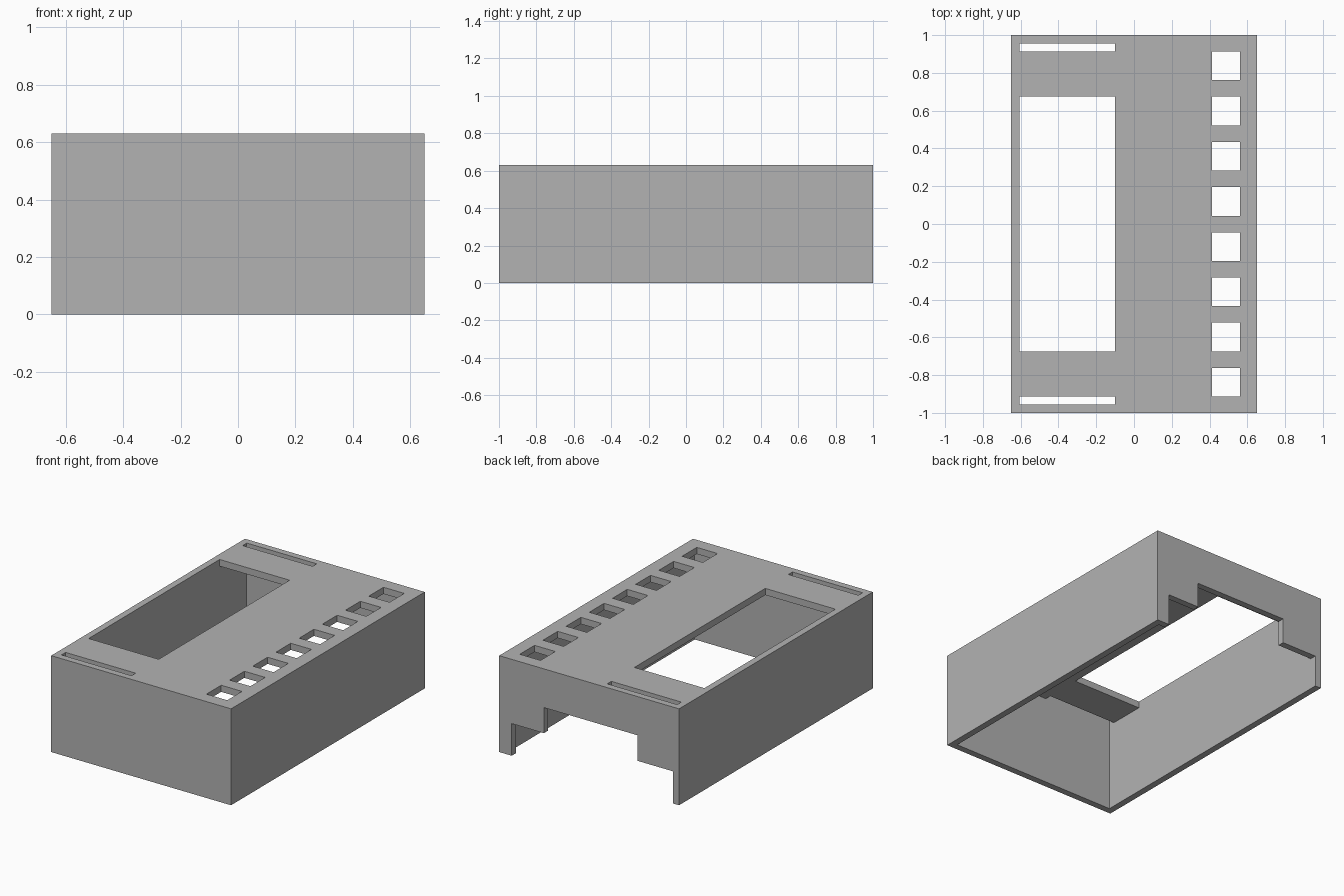
import bpy

if "Cube" in bpy.data.objects:
    bpy.data.objects.remove(bpy.data.objects["Cube"], do_unlink=True)

HX, HY, H = 0.65, 1.0, 0.63      # half width, half length, height
WALL = 0.0435
IX, IY, IZ = HX - WALL, HY - WALL, H - WALL

grey = bpy.data.materials.new("plain grey")
grey.use_nodes = True
colour = (0.448, 0.448, 0.448, 1)
grey.diffuse_color = colour
grey.node_tree.nodes["Principled BSDF"].inputs["Base Color"].default_value = colour


def box(name, x, y, z):
    """Box spanning the given (min, max) ranges."""
    bpy.ops.mesh.primitive_cube_add(size=1, location=[sum(r) / 2 for r in (x, y, z)])
    ob = bpy.context.object
    ob.name = name
    ob.scale = [r[1] - r[0] for r in (x, y, z)]
    bpy.ops.object.transform_apply(location=True, rotation=False, scale=True)
    ob.data.materials.append(grey)
    return ob


def cut(target, x, y, z):
    """Subtract a box from the target."""
    cutter = box("cutter", x, y, z)
    cutter.hide_render = True
    mod = target.modifiers.new("cut", "BOOLEAN")
    mod.operation = "DIFFERENCE"
    mod.solver = "EXACT"
    mod.object = cutter
    bpy.context.view_layer.objects.active = target
    bpy.ops.object.modifier_apply(modifier=mod.name)
    bpy.data.objects.remove(cutter, do_unlink=True)


# Open-bottomed shell
case = box("enclosure_cover", (-HX, HX), (-HY, HY), (0, H))
cut(case, (-IX, IX), (-IY, IY), (-0.1, IZ))

through = (IZ - 0.1, H + 0.1)

# Large window and the narrow slots at both ends
cut(case, (-IX, -0.1), (-0.676, 0.676), through)
cut(case, (-IX, -0.1), (0.914, IY), through)
cut(case, (-IX, -0.1), (-IY, -0.914), through)

# Row of square openings
for i in range(8):
    y = -0.838 + i * 0.2394
    cut(case, (0.412, 0.562), (y - 0.076, y + 0.076), through)

# Stepped notch in the back wall
back = (IY - 0.1, HY + 0.1)
cut(case, (-IX, 0.56), back, (-0.1, 0.21))
cut(case, (-0.35, 0.327), back, (0.1, 0.377))
